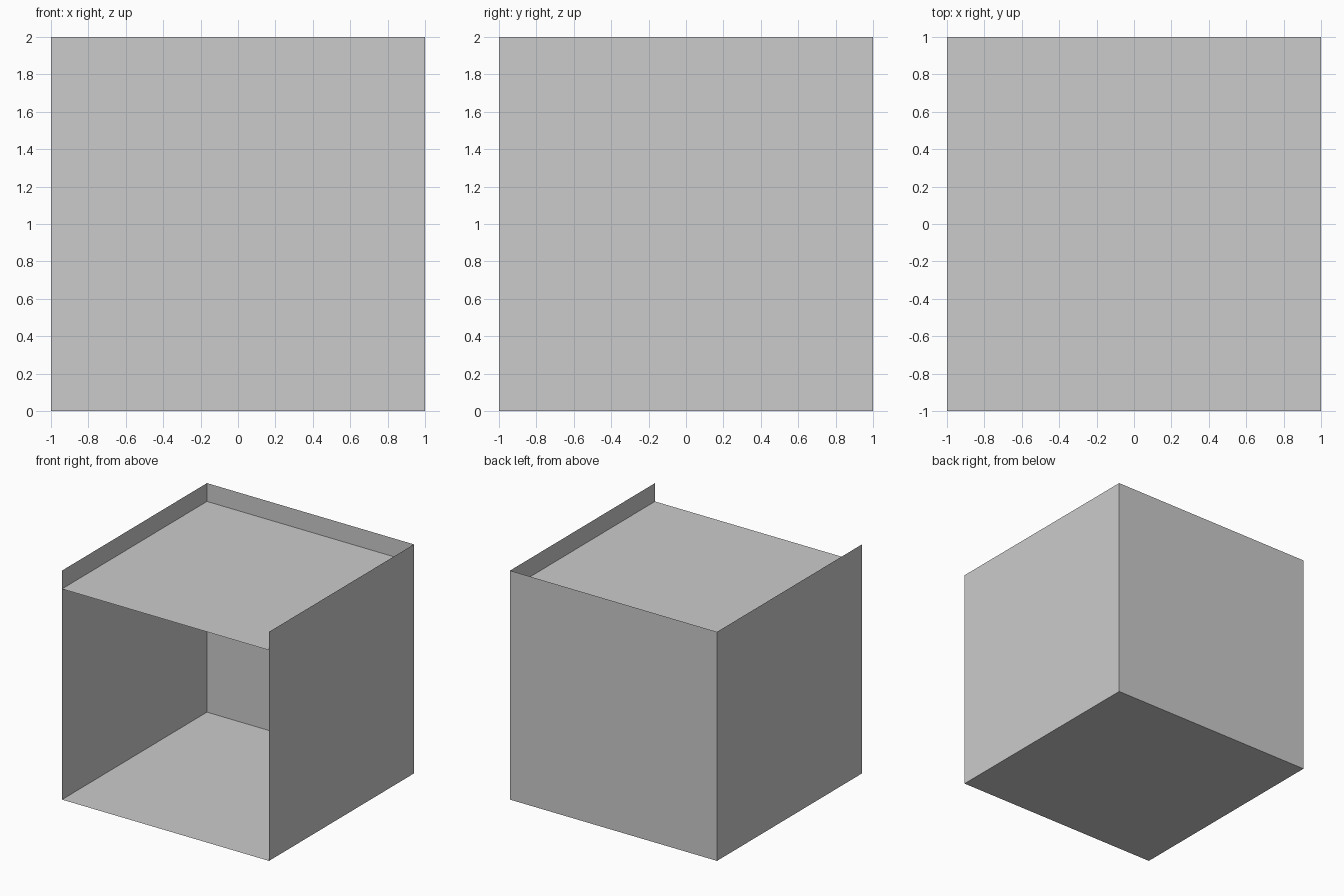
import bpy
from math import pi

if "Cube" in bpy.data.objects:
    bpy.data.objects.remove(bpy.data.objects["Cube"])

TOP_Z = 1.84  # top panel sits slightly below the wall rims


def panel(name, location, rotation=(0, 0, 0)):
    """Thin 2 x 2 sheet."""
    bpy.ops.mesh.primitive_plane_add(size=2, location=location, rotation=rotation)
    ob = bpy.context.object
    ob.name = name
    bpy.ops.object.transform_apply(location=False, rotation=True, scale=True)
    return ob


# Floor and recessed top
panel("floor_panel", (0, 0, 0))
panel("top_panel", (0, 0, TOP_Z))

# Side walls
for side, x in (("left", -1), ("right", 1)):
    panel(side + "_wall", (x, 0, 1), (0, x * pi / 2, 0))

# Back wall; the front stays open
panel("back_wall", (0, 1, 1), (-pi / 2, 0, 0))
